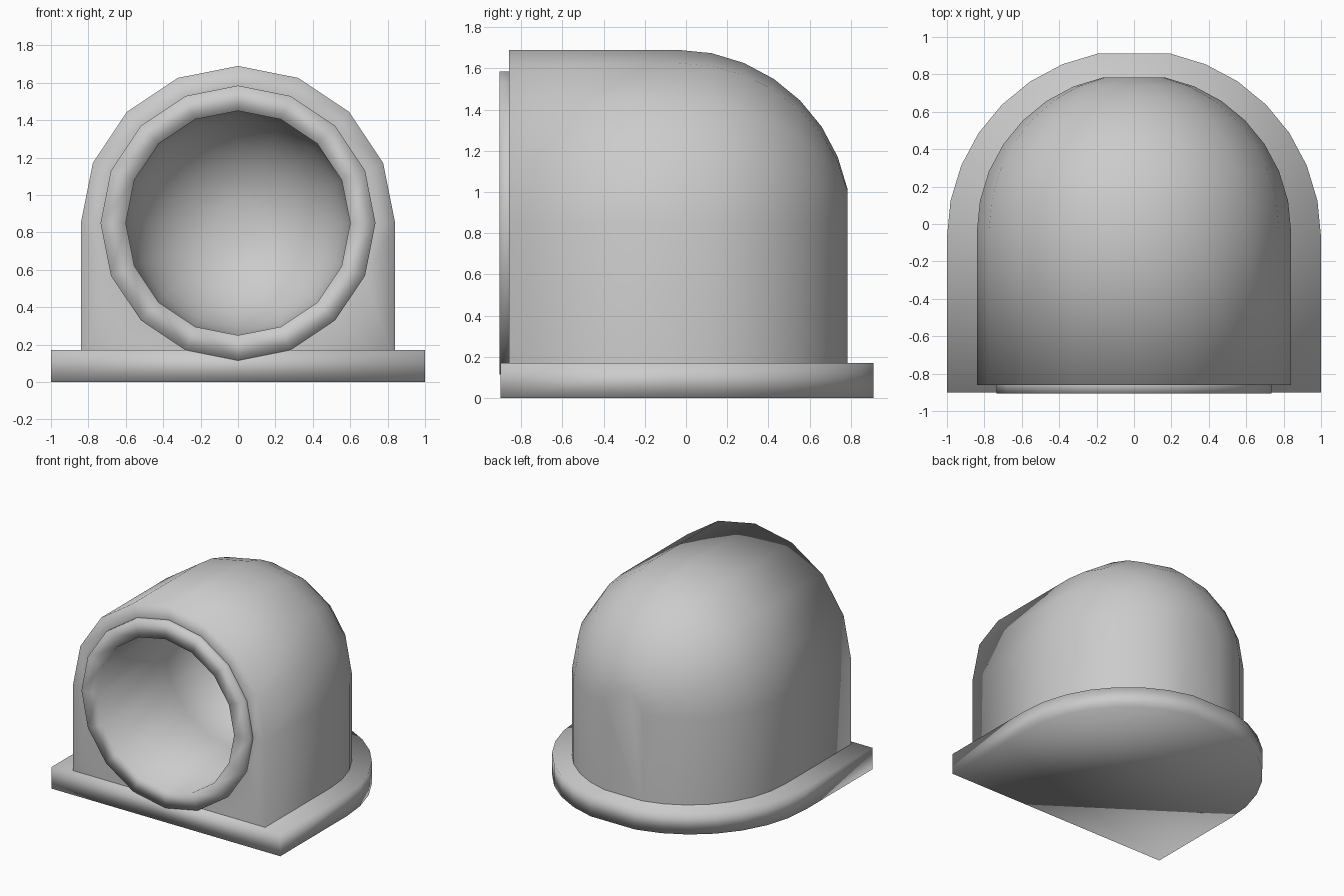
import bpy, bmesh
from math import sin, cos, pi

if "Cube" in bpy.data.objects:
    bpy.data.objects.remove(bpy.data.objects["Cube"])

ZC, R, Y0 = 0.85, 0.84, -0.04      # shared centre height, shell radius, dome start


def finish(name, bm):
    bmesh.ops.recalc_face_normals(bm, faces=bm.faces)
    mesh = bpy.data.meshes.new(name)
    bm.to_mesh(mesh)
    bm.free()
    mesh.shade_smooth()
    ob = bpy.data.objects.new(name, mesh)
    bpy.context.collection.objects.link(ob)
    return ob


def loop(bm, pts):
    return [bm.verts.new(p) for p in pts]


def skin(bm, a, b, closed=True):
    n = len(a)
    for i in range(n if closed else n - 1):
        j = (i + 1) % n
        bm.faces.new((a[i], a[j], b[j], b[i]))


def circle(r, y):
    return [(r * sin(i * pi / 8), y, ZC + r * cos(i * pi / 8)) for i in range(16)]


def arch(r, y):
    top = [(r * cos(i * pi / 8), y, ZC + r * sin(i * pi / 8)) for i in range(9)]
    return [(r, y, 0.08)] + top + [(-r, y, 0.08)]


# base plate: straight front, rounded back with a short flat
bm = bmesh.new()
outline = [(-1, -0.9), (1, -0.9)]
outline += [(cos(i * pi / 16), -0.07 + sin(i * pi / 16)) for i in range(17) if i != 8]
low = loop(bm, [(x, y, 0) for x, y in outline])
high = loop(bm, [(x, y, 0.17) for x, y in outline])
skin(bm, low, high)
bm.faces.new(low)
bm.faces.new(high)
finish("base_plate", bm)

# shell: arched tunnel whose back rounds into a dome, foot sunk in the plate
bm = bmesh.new()
rings = [loop(bm, arch(R, -0.86))]
for i in range(8):
    a = i * pi / 16
    rings.append(loop(bm, arch(R * cos(a), Y0 + R * sin(a))))
for a, b in zip(rings, rings[1:]):
    skin(bm, a, b, closed=False)
bm.faces.new(rings[-1])
# front wall around the mouth
front = rings[0]
bm.edges.new((front[0], front[-1]))
hole = loop(bm, circle(0.735, -0.86))
for i in range(16):
    bm.edges.new((hole[i], hole[(i + 1) % 16]))
wall = [bm.edges.get((f[i], f[(i + 1) % len(f)])) for f in (front, hole) for i in range(len(f))]
bmesh.ops.triangle_fill(bm, edges=wall, use_beauty=True, normal=(0, -1, 0))
finish("shell", bm)

# mouth rim and round-ended inner chamber, one lathed profile
bm = bmesh.new()
profile = [(0.735, -0.86), (0.735, -0.905), (0.6, -0.905), (0.6, Y0)]
profile += [(0.6 * cos(i * pi / 16), Y0 + 0.6 * sin(i * pi / 16)) for i in range(1, 8)]
rings = [loop(bm, circle(r, y)) for r, y in profile]
for a, b in zip(rings, rings[1:]):
    skin(bm, a, b)
bm.faces.new(rings[-1])
finish("mouth_and_chamber", bm)
